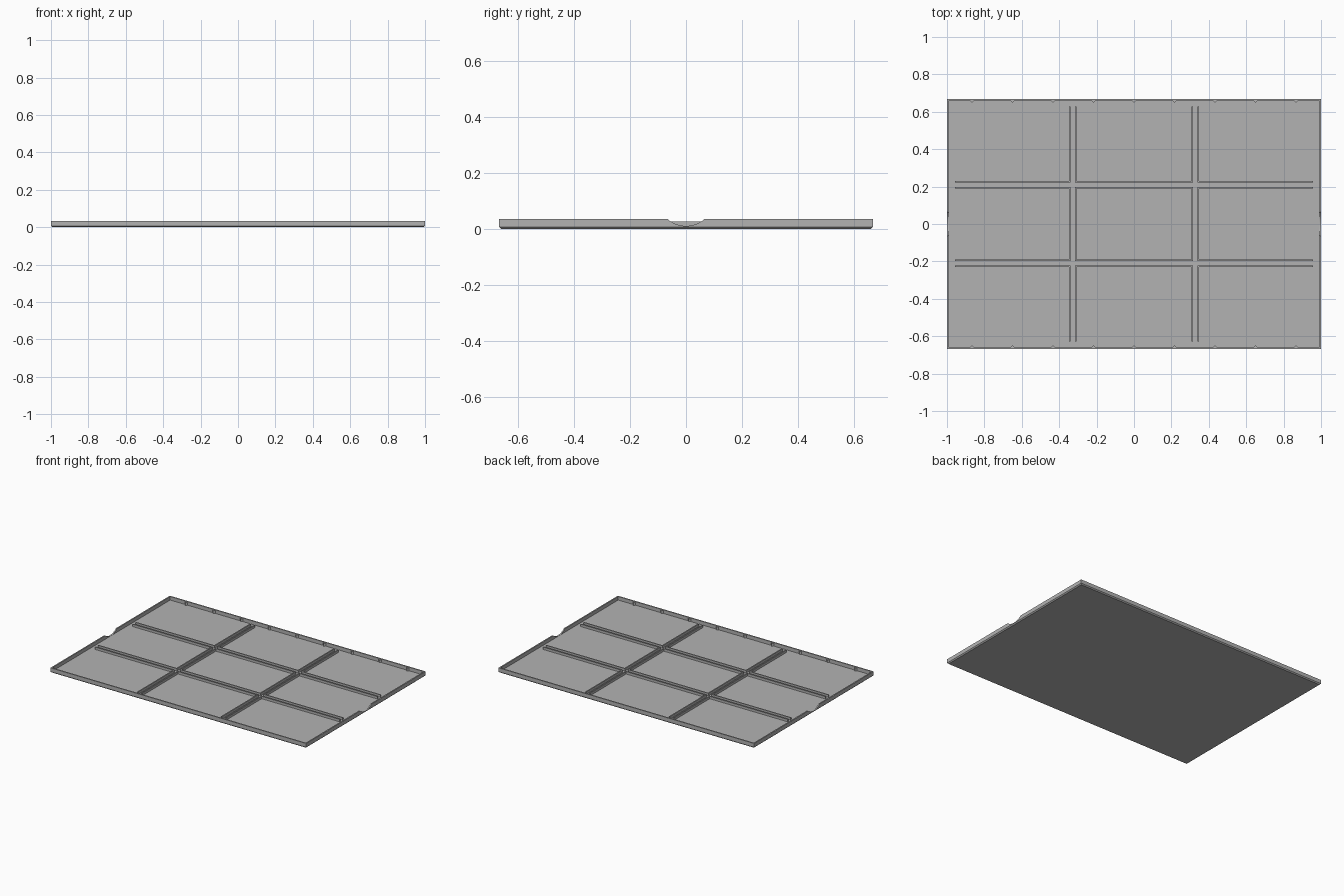
import bpy, bmesh, math

old = bpy.data.objects.get("Cube")
if old:
    bpy.data.objects.remove(old, do_unlink=True)

grey = bpy.data.materials.new("plain grey")
grey.use_nodes = True
COLOR = (0.45, 0.45, 0.45, 1)
grey.diffuse_color = COLOR
grey.node_tree.nodes["Principled BSDF"].inputs["Base Color"].default_value = COLOR

W, D, H = 1.0, 0.667, 0.034     # half width, half depth, rim height
FLOOR, WALL, CHAMFER = 0.009, 0.009, 0.007
RIB_TOP, RIB = 0.026, 0.008
NOTCH, NOTCH_FLOOR = 0.065, 0.010


def finish(name, bm):
    bmesh.ops.recalc_face_normals(bm, faces=bm.faces)
    mesh = bpy.data.meshes.new(name)
    bm.to_mesh(mesh)
    bm.free()
    mesh.materials.append(grey)
    obj = bpy.data.objects.new(name, mesh)
    bpy.context.collection.objects.link(obj)
    return obj


def add_prism(bm, points, offset):
    """Extrude a flat outline along an offset vector."""
    face = bm.faces.new([bm.verts.new(p) for p in points])
    new = bmesh.ops.extrude_face_region(bm, geom=[face])["geom"]
    bmesh.ops.translate(bm, vec=offset, verts=[v for v in new if isinstance(v, bmesh.types.BMVert)])


def add_box(bm, x0, x1, y0, y1, z0, z1):
    add_prism(bm, [(x0, y0, z0), (x1, y0, z0), (x1, y1, z0), (x0, y1, z0)], (0, 0, z1 - z0))


# Tray: stacked rectangular rings, from the chamfered base over the rim to the floor
bm = bmesh.new()
rings = []
for inset, z in [(CHAMFER, 0), (0, CHAMFER), (0, H), (WALL, H), (WALL, FLOOR)]:
    x, y = W - inset, D - inset
    rings.append([bm.verts.new((sx * x, sy * y, z)) for sx, sy in [(-1, -1), (1, -1), (1, 1), (-1, 1)]])
for a, b in zip(rings, rings[1:]):
    for i in range(4):
        j = (i + 1) % 4
        bm.faces.new([a[i], a[j], b[j], b[i]])
bm.faces.new(rings[0][::-1])
bm.faces.new(rings[-1])
tray = finish("tray", bm)

# Curved finger notch through both short walls
bm = bmesh.new()
depth = H - NOTCH_FLOOR
radius = (NOTCH ** 2 + depth ** 2) / (2 * depth)
half = math.asin(NOTCH / radius)
arc = [half * (i / 8 - 1) for i in range(17)]
outline = [(-1.1, radius * math.sin(a), NOTCH_FLOOR + radius * (1 - math.cos(a))) for a in arc]
outline += [(-1.1, NOTCH, 0.1), (-1.1, -NOTCH, 0.1)]
add_prism(bm, outline, (2.2, 0, 0))
cutter = finish("notch_cutter", bm)
cutter.hide_render = True
cutter.hide_viewport = True
cut = tray.modifiers.new("finger notches", "BOOLEAN")
cut.operation = "DIFFERENCE"
cut.solver = "EXACT"
cut.object = cutter

# Paired divider ribs, interrupted where the slots cross
XC, YC, GAP = 0.327, 0.211, 0.012       # slot centres and half slot width


def spans(center, end):
    inner = center - GAP
    outer = center + GAP
    return [(-end, -outer), (-inner, inner), (outer, end)]


bm = bmesh.new()
for side in (-1, 1):
    for edge in (-1, 1):
        def strip(center):
            a, b = side * center + edge * GAP, side * center + edge * (GAP + RIB)
            return min(a, b), max(a, b)
        for y0, y1 in spans(YC, 0.627):
            add_box(bm, *strip(XC), y0, y1, FLOOR - 0.002, RIB_TOP)
        for x0, x1 in spans(XC, 0.957):
            add_box(bm, x0, x1, *strip(YC), FLOOR - 0.002, RIB_TOP)
finish("divider_ribs", bm)

# Small wedge nubs on the inside of the long walls
bm = bmesh.new()
for side in (-1, 1):
    y = side * (D - WALL)
    for i in range(-4, 5):
        x = i * 0.2165
        add_prism(bm, [(x - 0.011, y, FLOOR - 0.002), (x + 0.011, y, FLOOR - 0.002),
                       (x, y - side * 0.01, FLOOR - 0.002)], (0, 0, 0.022))
finish("wall_nubs", bm)
